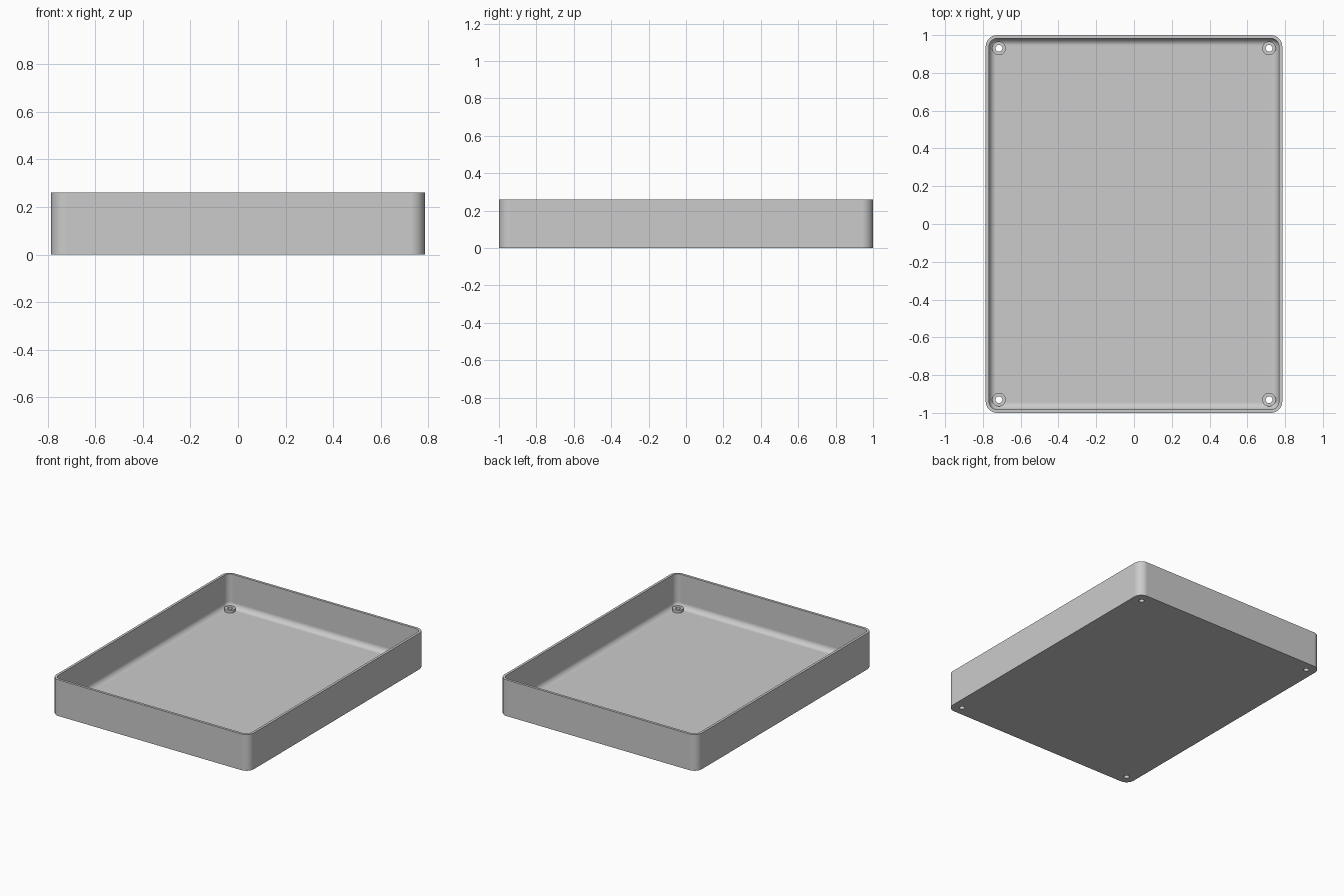
import bpy, bmesh, math

cube = bpy.data.objects.get("Cube")
if cube:
    bpy.data.objects.remove(cube, do_unlink=True)

HALF_X, HALF_Y, HEIGHT = 0.785, 1.0, 0.26
CORNER, WALL, FLOOR, FILLET = 0.06, 0.018, 0.022, 0.038
BOSS_X, BOSS_Y, BOSS_TOP = 0.715, 0.93, 0.042

grey = bpy.data.materials.new("light grey")
grey.use_nodes = True
grey.diffuse_color = (0.6, 0.6, 0.6, 1)
grey.node_tree.nodes["Principled BSDF"].inputs["Base Color"].default_value = (0.6, 0.6, 0.6, 1)


def rounded_ring(bm, inset, z, steps=10):
    """Rounded rectangle of vertices, inset from the outer wall."""
    r = CORNER - inset
    verts = []
    for i, (sx, sy) in enumerate([(1, 1), (-1, 1), (-1, -1), (1, -1)]):
        for k in range(steps + 1):
            a = math.pi / 2 * (i + k / steps)
            verts.append(bm.verts.new((sx * (HALF_X - CORNER) + r * math.cos(a),
                                       sy * (HALF_Y - CORNER) + r * math.sin(a), z)))
    return verts


def cylinder(name, x, y, radius, z0, z1):
    bpy.ops.mesh.primitive_cylinder_add(vertices=40, radius=radius, depth=z1 - z0,
                                        location=(x, y, (z0 + z1) / 2))
    ob = bpy.context.object
    ob.name = name
    ob.data.materials.append(grey)
    return ob


def combine(target, tool, operation):
    """Apply a boolean and remove the tool."""
    mod = target.modifiers.new("Boolean", 'BOOLEAN')
    mod.operation, mod.object, mod.solver = operation, tool, 'EXACT'
    bpy.context.view_layer.objects.active = target
    bpy.ops.object.modifier_apply(modifier=mod.name)
    bpy.data.objects.remove(tool, do_unlink=True)


# Tray shell: outside wall, rim, inside wall, floor fillet
profile = [(0, 0), (0, HEIGHT), (WALL, HEIGHT)]
for k in range(9):
    a = math.pi / 2 * k / 8
    profile.append((WALL + FILLET * (1 - math.cos(a)), FLOOR + FILLET * (1 - math.sin(a))))

bm = bmesh.new()
rings = [rounded_ring(bm, d, z) for d, z in profile]
for low, high in zip(rings, rings[1:]):
    n = len(low)
    for i in range(n):
        j = (i + 1) % n
        bm.faces.new((low[i], low[j], high[j], high[i]))
bm.faces.new(rings[0][::-1])
bm.faces.new(rings[-1])
bmesh.ops.recalc_face_normals(bm, faces=bm.faces)
mesh = bpy.data.meshes.new("tray")
bm.to_mesh(mesh)
bm.free()
mesh.materials.append(grey)
tray = bpy.data.objects.new("tray", mesh)
bpy.context.collection.objects.link(tray)

# Screw bosses and through holes in the four corners
for sx in (-1, 1):
    for sy in (-1, 1):
        x, y = sx * BOSS_X, sy * BOSS_Y
        combine(tray, cylinder("screw_boss", x, y, 0.036, FLOOR / 2, BOSS_TOP), 'UNION')
        combine(tray, cylinder("screw_hole", x, y, 0.018, -0.1, 0.1), 'DIFFERENCE')

# Smooth curves with flat walls and floor
bpy.ops.object.select_all(action='DESELECT')
tray.select_set(True)
bpy.context.view_layer.objects.active = tray
bpy.ops.object.shade_smooth_by_angle(angle=math.radians(30))
weighted = tray.modifiers.new("Weighted Normal", 'WEIGHTED_NORMAL')
weighted.keep_sharp = True
